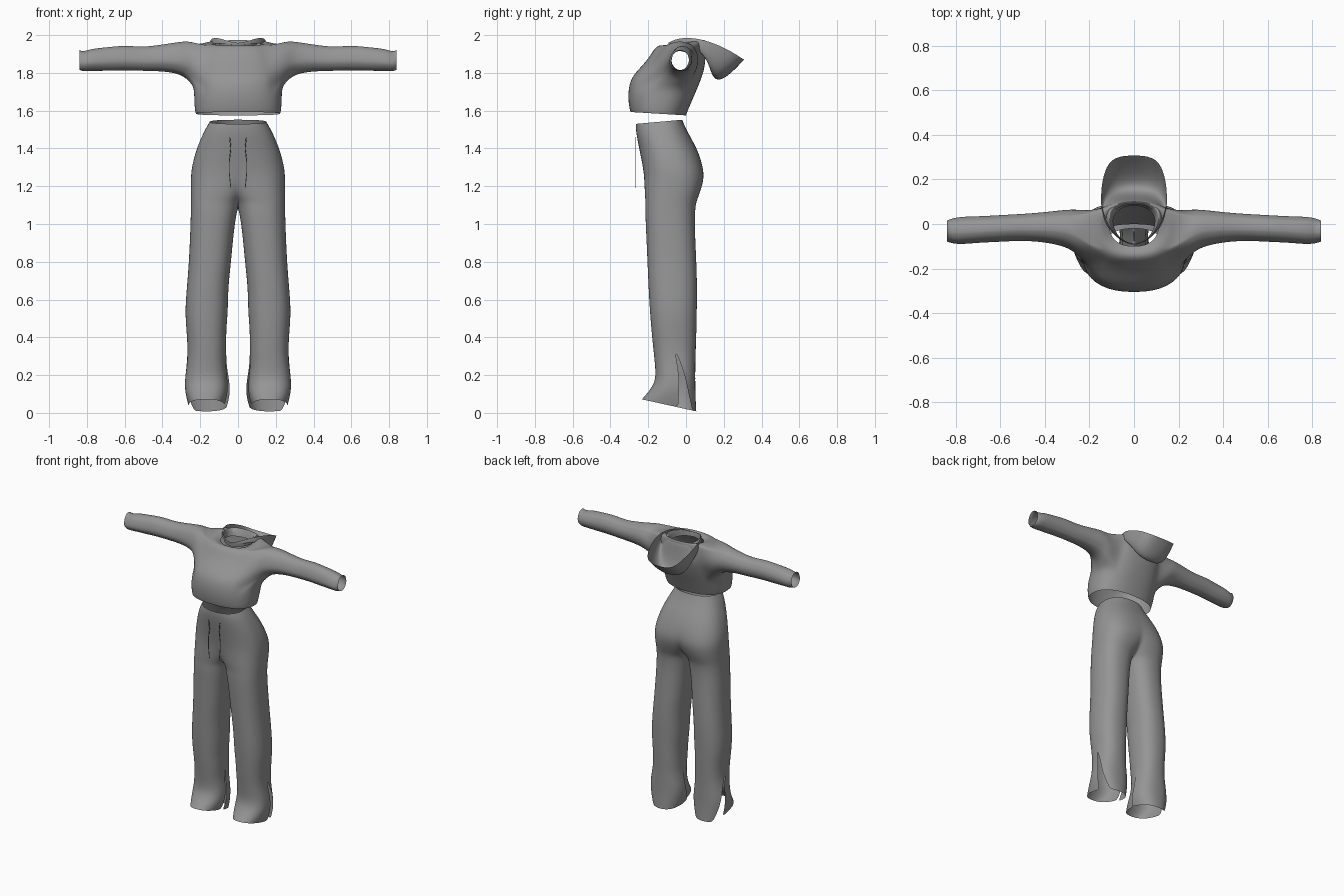
import bpy, bmesh, math

cloth = bpy.data.materials.new("grey_cloth")
cloth.diffuse_color = (0.3, 0.3, 0.3, 1)


def spow(v, p):
    return math.copysign(abs(v) ** p, v)


def ring(z, cx, rx, yf, yb, tilt, thetas, p=0.85):
    """Horizontal cloth ring; angle -90 is the front, 0 the outer side. tilt lifts the front edge."""
    cy, ry = (yf + yb) / 2, (yb - yf) / 2
    pts = []
    for t in thetas:
        s = spow(math.sin(t), p)
        x = cx + rx * spow(math.cos(t), p)
        pts.append((0.0 if abs(x) < 1e-4 else x, cy + ry * s, z + tilt * (1 - s) / 2))
    return pts


def spread(a, b, n):
    return [a + (b - a) * i / n for i in range(n + 1)]


def add_grid(bm, rows, skip=lambda r, c: False):
    vs = [[bm.verts.new(p) for p in row] for row in rows]
    for r in range(len(rows) - 1):
        for c in range(len(rows[0]) - 1):
            if not skip(r, c):
                bm.faces.new((vs[r][c], vs[r][c + 1], vs[r + 1][c + 1], vs[r + 1][c]))
    return vs


def finish(bm, name, levels=2):
    """Weld, mirror across x and smooth."""
    bmesh.ops.remove_doubles(bm, verts=bm.verts, dist=1e-4)
    bmesh.ops.recalc_face_normals(bm, faces=bm.faces)
    for f in bm.faces:
        f.smooth = True
    me = bpy.data.meshes.new(name)
    bm.to_mesh(me)
    bm.free()
    me.materials.append(cloth)
    ob = bpy.data.objects.new(name, me)
    bpy.context.collection.objects.link(ob)
    m = ob.modifiers.new("mirror", 'MIRROR')
    m.merge_threshold = 0.0005
    s = ob.modifiers.new("smooth", 'SUBSURF')
    s.levels = s.render_levels = levels
    return ob


# Trousers: z, inner x, outer x, front y, back y, front lift
# (a negative inner x means the ring is cut open at the centre seam)
trouser_rows = [
    (1.552, -.150, .150, -.265, -.020, -.022),
    (1.500, -.178, .178, -.266, .000, -.01),
    (1.400, -.210, .220, -.248, .060, 0),
    (1.300, -.170, .246, -.228, .092, 0),
    (1.240, -.110, .250, -.222, .096, 0),
    (1.180, -.060, .250, -.220, .080, 0),
    (1.130, -.022, .250, -.218, .062, 0),
    (1.085, .000, .250, -.217, .050, 0),
    (1.000, .018, .252, -.214, .046, 0),
    (0.800, .036, .260, -.205, .056, 0),
    (0.660, .052, .272, -.199, .060, 0),
    (0.540, .052, .281, -.192, .058, 0),
    (0.440, .062, .274, -.184, .056, 0),
    (0.340, .062, .266, -.174, .053, 0),
    (0.260, .066, .270, -.165, .050, 0),
    (0.180, .056, .282, -.160, .050, 0),
    (0.110, .054, .282, -.185, .050, .02),
    (0.050, .062, .272, -.215, .053, .045),
    (0.008, .072, .262, -.235, .055, .064),
]
P, HALF = 0.85, 12
front, back = [], []
for z, xi, xo, yf, yb, tilt in trouser_rows:
    cx, rx = (xi + xo) / 2, (xo - xi) / 2
    a = math.acos(-min(cx / rx, 1.0) ** (1 / P))
    k = max(0.0, (0.34 - z) / 0.34)          # opening of the ankle slit
    front.append(ring(z, cx, rx, yf, yb, tilt, spread(-a, 0.3 * k, HALF), P))
    back.append(ring(z, cx, rx * (1 + 0.15 * k), yf, yb, tilt, spread(1.0 * k, a, HALF), P))
bm = bmesh.new()
add_grid(bm, front)
add_grid(bm, back)
finish(bm, "trousers")

# Sweater body: z, half width, front y, back y, front lift
body_rows = [
    (1.575, .224, -.294, .000, .018),
    (1.595, .229, -.299, .008, .012),
    (1.660, .233, -.307, .035, 0),
    (1.720, .233, -.305, .062, 0),
    (1.780, .230, -.288, .085, 0),
    (1.830, .226, -.240, .100, 0),
    (1.885, .216, -.192, .104, 0),
    (1.965, .190, -.165, .104, -.03),
    (1.980, .150, -.135, .098, -.03),
    (1.955, .110, -.100, .088, -.025),
]
# Sleeves: x, bottom z, top z, front y, back y
sleeve_rows = [
    (.255, 1.752, 1.968, -.145, .068),
    (.300, 1.793, 1.966, -.108, .068),
    (.400, 1.809, 1.950, -.086, .055),
    (.500, 1.810, 1.936, -.078, .047),
    (.600, 1.814, 1.946, -.084, .042),
    (.700, 1.810, 1.935, -.088, .036),
    (.780, 1.811, 1.927, -.096, .035),
    (.820, 1.808, 1.911, -.090, .026),
    (.840, 1.815, 1.922, -.082, .017),
]
COLS, C0, C1, R0, R1 = 16, 4, 12, 3, 7       # armhole block in the body grid
bm = bmesh.new()
angles = spread(-math.pi / 2, math.pi / 2, COLS)
vs = add_grid(bm, [ring(z, 0, rx, yf, yb, t, angles) for z, rx, yf, yb, t in body_rows],
              lambda r, c: R0 <= r < R1 and C0 <= c < C1)
loop = ([vs[R0][c] for c in range(C0, C1)] + [vs[r][C1] for r in range(R0, R1)]
        + [vs[R1][c] for c in range(C1, C0, -1)] + [vs[r][C0] for r in range(R1, R0, -1)])
ys, zs = [v.co.y for v in loop], [v.co.z for v in loop]
yc, hy = (max(ys) + min(ys)) / 2, (max(ys) - min(ys)) / 2
zc, hz = (max(zs) + min(zs)) / 2, (max(zs) - min(zs)) / 2
turn = [math.atan2((v.co.z - zc) / hz, (v.co.y - yc) / hy) for v in loop]
prev = loop
for x, z0, z1, y0, y1 in sleeve_rows:
    cur = [bm.verts.new((x, (y0 + y1) / 2 + (y1 - y0) / 2 * math.cos(t),
                         (z0 + z1) / 2 + (z1 - z0) / 2 * math.sin(t))) for t in turn]
    for i in range(len(cur)):
        j = (i + 1) % len(cur)
        bm.faces.new((prev[i], prev[j], cur[j], cur[i]))
    prev = cur
finish(bm, "sweater")

# Hood lying on the back: sections from centre back to centre front,
# each running neck, crest, inner wall, bag bottom, outer wall, rim
hood_sections = [
    [(0, .085, 1.92), (0, .105, 1.985), (0, .115, 1.86), (0, .150, 1.735), (0, .235, 1.78), (0, .31, 1.87)],
    [(.055, .075, 1.92), (.070, .100, 1.99), (.085, .112, 1.87), (.090, .145, 1.755), (.110, .22, 1.80), (.100, .302, 1.872)],
    [(.085, .050, 1.925), (.105, .075, 1.998), (.125, .088, 1.91), (.135, .120, 1.85), (.145, .17, 1.865), (.140, .225, 1.925)],
    [(.100, .010, 1.93), (.115, .020, 1.998), (.135, .030, 1.965), (.146, .040, 1.95), (.156, .055, 1.96), (.157, .08, 1.985)],
    [(.075, -.060, 1.93), (.080, -.060, 1.98), (.090, -.055, 1.965), (.100, -.050, 1.955), (.102, -.05, 1.97), (.096, -.05, 1.988)],
    [(0, -.100, 1.925), (0, -.105, 1.945), (0, -.108, 1.943), (0, -.110, 1.94), (0, -.112, 1.942), (0, -.113, 1.945)],
]
bm = bmesh.new()
add_grid(bm, hood_sections)
finish(bm, "hood", 3)

# Drawstrings hanging from the waistband
for side, name in ((-1, "left_drawstring"), (1, "right_drawstring")):
    cu = bpy.data.curves.new(name, 'CURVE')
    cu.dimensions = '3D'
    cu.bevel_depth = 0.0025
    cu.bevel_resolution = 1
    sp = cu.splines.new('POLY')
    path = [(.044, 1.46), (.038, 1.40), (.046, 1.33), (.046, 1.27), (.038, 1.19)]
    sp.points.add(len(path) - 1)
    for pt, (x, z) in zip(sp.points, path):
        pt.co = (side * x, -.266, z, 1)
    cu.materials.append(cloth)
    bpy.context.collection.objects.link(bpy.data.objects.new(name, cu))
